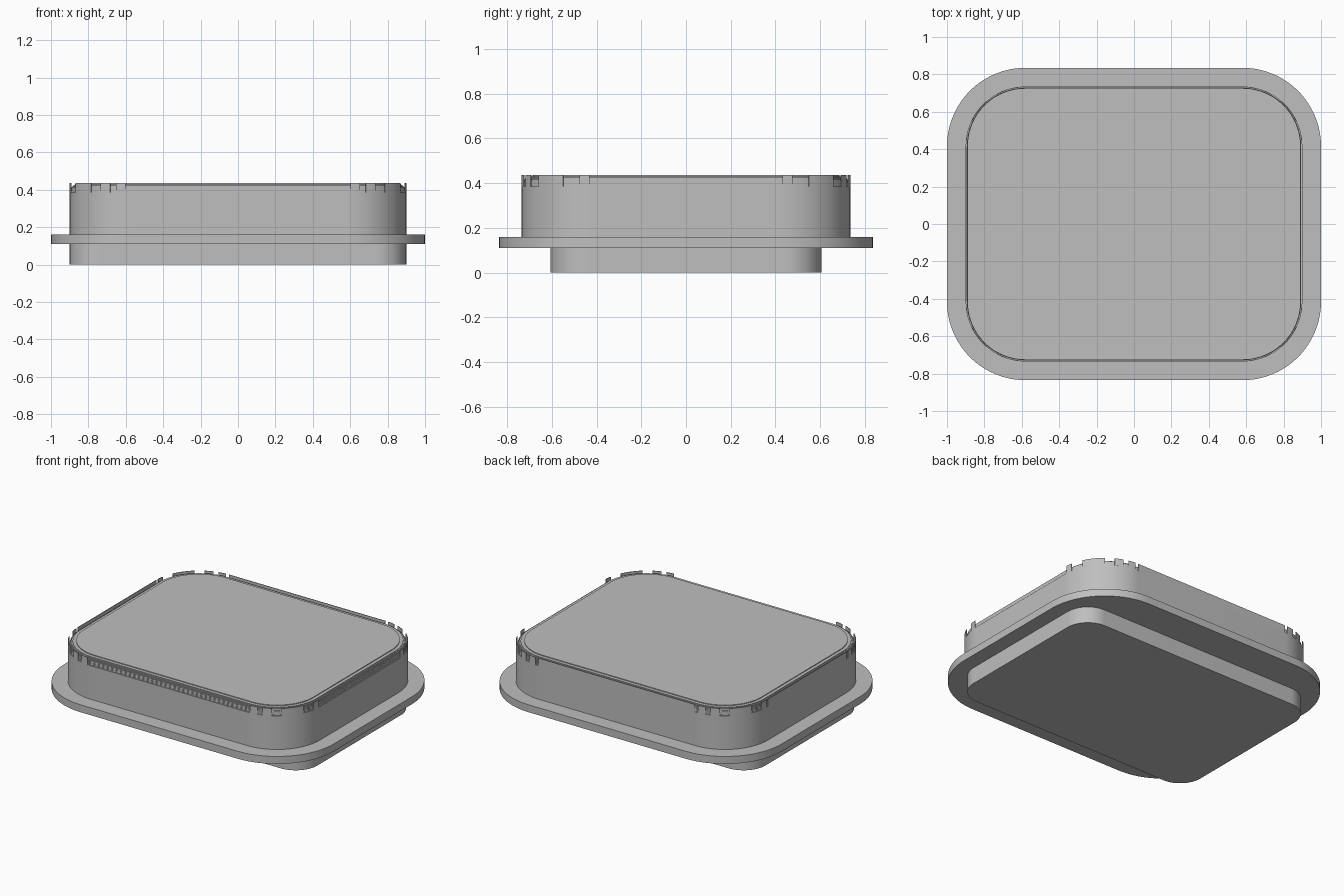
import bpy, bmesh
from math import radians, cos, sin, sqrt

cube = bpy.data.objects.get("Cube")
if cube:
    bpy.data.objects.remove(cube, do_unlink=True)

grey = bpy.data.materials.new("light grey")
grey.use_nodes = True
COLOUR = (0.52, 0.52, 0.52, 1)
grey.diffuse_color = COLOUR
grey.node_tree.nodes["Principled BSDF"].inputs["Base Color"].default_value = COLOUR

ARC = 24
CORNERS = [(1, 1), (-1, 1), (-1, -1), (1, -1)]


def outline(hx, hy, r):
    """Rounded rectangle, anticlockwise."""
    pts = []
    for q, (sx, sy) in enumerate(CORNERS):
        for i in range(ARC + 1):
            a = radians(90 * (q + i / ARC))
            pts.append((sx * (hx - r) + r * cos(a), sy * (hy - r) + r * sin(a)))
    return pts


def finish(name, bm):
    bmesh.ops.recalc_face_normals(bm, faces=bm.faces)
    mesh = bpy.data.meshes.new(name)
    bm.to_mesh(mesh)
    bm.free()
    mesh.materials.append(grey)
    obj = bpy.data.objects.new(name, mesh)
    bpy.context.collection.objects.link(obj)
    bpy.ops.object.select_all(action="DESELECT")
    obj.select_set(True)
    bpy.context.view_layer.objects.active = obj
    bpy.ops.object.shade_smooth_by_angle(angle=radians(30))
    return obj


def loft(name, hx, hy, r, levels):
    """Stack of rounded outlines; each level is (inset, z)."""
    bm = bmesh.new()
    rings = [[bm.verts.new((x, y, z)) for x, y in outline(hx - d, hy - d, r - d)]
             for d, z in levels]
    for low, high in zip(rings, rings[1:]):
        for i in range(len(low)):
            j = (i + 1) % len(low)
            bm.faces.new((low[i], low[j], high[j], high[i]))
    bm.faces.new(rings[0][::-1])
    bm.faces.new(rings[-1])
    return finish(name, bm)


def strip(bm, outer, inner, z0, z1):
    """Thin upright wall following two matching paths."""
    rows = [[bm.verts.new((x, y, z)) for x, y in path]
            for path, z in ((outer, z0), (outer, z1), (inner, z1), (inner, z0))]
    for a, b in zip(rows, rows[1:] + rows[:1]):
        for i in range(len(a) - 1):
            bm.faces.new((a[i], a[i + 1], b[i + 1], b[i]))
    bm.faces.new([row[0] for row in rows])
    bm.faces.new([row[-1] for row in rows][::-1])


# Main sizes
HX, HY, R = 0.9, 0.735, 0.32
TOP, ROUND, THIN = 0.435, 0.05, 0.004
SHOULDER = TOP - ROUND

# Lower plug and flange
loft("lower_plug", 0.9, 0.605, 0.16, [(0, 0), (0, 0.11)])
loft("flange", 1.0, 0.835, 0.42, [(0, 0.11), (0, 0.16)])

# Upper body with a finely stepped rounded shoulder
STEPS = 10
levels = [(0, 0.16), (0, SHOULDER)]
for k in range(1, STEPS + 1):
    t = k / STEPS
    inset = ROUND * (1 - sqrt(1 - t * t)) if k < STEPS else ROUND
    inset = max(inset, THIN + 0.001 * k)
    levels += [(inset, SHOULDER + ROUND * (k - 1) / STEPS),
               (inset, SHOULDER + ROUND * t)]
loft("upper_body", HX, HY, R, levels)

# Thin upright tabs left around each corner
bm = bmesh.new()
for sx, sy in CORNERS:
    for start, end in ((3, 11), (25, 50), (61, 71), (77, 86)):
        angles = [radians(start + (end - start) * i / 6) for i in range(7)]
        paths = [[(sx * (HX - R + r * cos(a)), sy * (HY - R + r * sin(a))) for a in angles]
                 for r in (R, R - THIN)]
        strip(bm, *paths, SHOULDER, TOP)
finish("corner_tabs", bm)

# Thin rims along the back and right straight sides
bm = bmesh.new()
strip(bm, [(R - HX, HY), (HX - R, HY)],
      [(R - HX, HY - THIN), (HX - R, HY - THIN)], SHOULDER, TOP)
strip(bm, [(-HX, R - HY), (-HX, HY - R)],
      [(THIN - HX, R - HY), (THIN - HX, HY - R)], SHOULDER, TOP)
finish("side_rims", bm)
